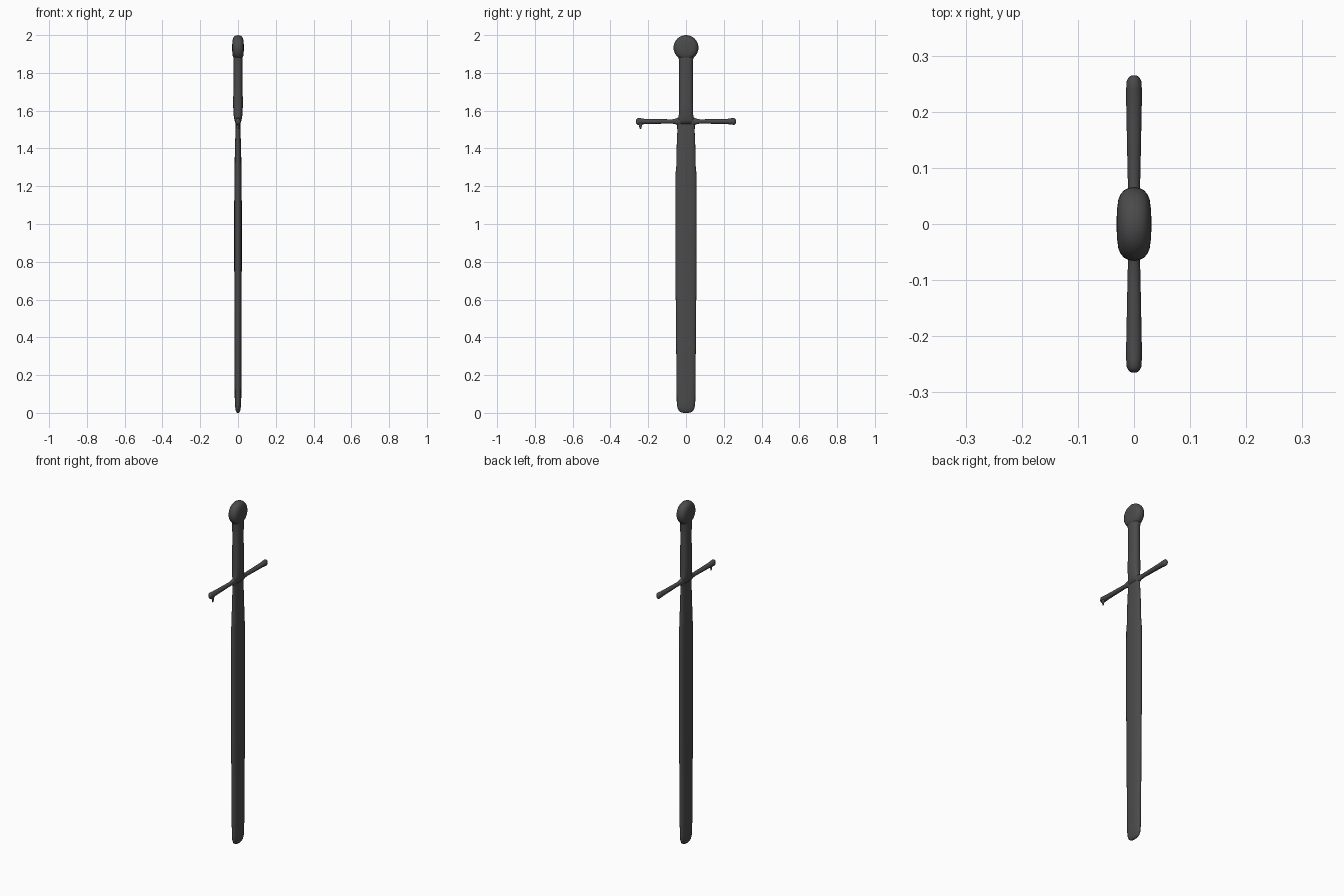
import bpy, bmesh, math
from mathutils import Vector

iron = bpy.data.materials.new("dark iron")
iron.diffuse_color = (0.07, 0.07, 0.07, 1)


def loft(name, sections, axis, centre=(0, 0, 0), power=2.0, sides=32):
    """Skin superellipse rings (position, half width u, half width v) along an axis."""
    w = "xyz".index(axis)
    u, v = [i for i in range(3) if i != w]
    bm = bmesh.new()
    rings = []
    for pos, a, b in sections:
        ring = []
        for k in range(sides):
            t = 2 * math.pi * k / sides
            c, s = math.cos(t), math.sin(t)
            p = Vector(centre)
            p[w] += pos
            p[u] += a * math.copysign(abs(c) ** (2 / power), c)
            p[v] += b * math.copysign(abs(s) ** (2 / power), s)
            ring.append(bm.verts.new(p))
        rings.append(ring)
    for r0, r1 in zip(rings, rings[1:]):
        for k in range(sides):
            n = (k + 1) % sides
            bm.faces.new((r0[k], r0[n], r1[n], r1[k]))
    bm.faces.new(rings[0])
    bm.faces.new(rings[-1])
    bmesh.ops.recalc_face_normals(bm, faces=bm.faces)
    mesh = bpy.data.meshes.new(name)
    bm.to_mesh(mesh)
    bm.free()
    mesh.materials.append(iron)
    for f in mesh.polygons:
        f.use_smooth = True
    ob = bpy.data.objects.new(name, mesh)
    bpy.context.collection.objects.link(ob)
    return ob


# Blade: flat rounded bar with a blunt tip, thinning toward the guard
loft("blade", [(0.0, 0.004, 0.014), (0.004, 0.008, 0.028), (0.013, 0.012, 0.039),
               (0.03, 0.015, 0.046), (0.06, 0.017, 0.049), (0.15, 0.018, 0.05),
               (0.45, 0.019, 0.053), (0.8, 0.020, 0.056), (1.1, 0.020, 0.056),
               (1.26, 0.019, 0.056), (1.31, 0.018, 0.051), (1.42, 0.016, 0.049),
               (1.49, 0.013, 0.046), (1.53, 0.012, 0.047), (1.56, 0.012, 0.042)],
     "z", power=2.4)

# Grip: oval handle, slightly swollen in the middle
loft("grip", [(1.53, 0.012, 0.046), (1.55, 0.019, 0.042), (1.58, 0.024, 0.038),
              (1.64, 0.026, 0.037), (1.72, 0.024, 0.037), (1.80, 0.024, 0.036),
              (1.86, 0.025, 0.036), (1.89, 0.024, 0.041), (1.93, 0.022, 0.045)],
     "z", power=2.4)

# Pommel: thick round disc facing sideways
half = [(0.0, 0.066), (0.010, 0.064), (0.018, 0.060), (0.024, 0.053),
        (0.028, 0.043), (0.030, 0.028), (0.031, 0.010)]
disc = [(-x, r, r) for x, r in half[:0:-1]] + [(x, r, r) for x, r in half]
loft("pommel", disc, "x", centre=(0, 0, 1.934))

# Crossguard: slim bar, flared at the centre and toward both ends
arm = [(0.0, 0.013, 0.024), (0.04, 0.012, 0.022), (0.055, 0.011, 0.015),
       (0.075, 0.011, 0.011), (0.12, 0.012, 0.012), (0.17, 0.013, 0.013),
       (0.22, 0.014, 0.014), (0.24, 0.014, 0.017), (0.255, 0.013, 0.018),
       (0.262, 0.009, 0.013), (0.265, 0.004, 0.006)]
bar = [(-y, a, b) for y, a, b in arm[:0:-1]] + arm
loft("crossguard", bar, "y", centre=(0, 0, 1.543), sides=24)

# Small spur hanging under one end of the crossguard
loft("guard_spur", [(1.502, 0.002, 0.003), (1.508, 0.004, 0.005),
                    (1.52, 0.005, 0.008), (1.54, 0.007, 0.014)],
     "z", centre=(0.006, -0.241, 0), sides=12)
